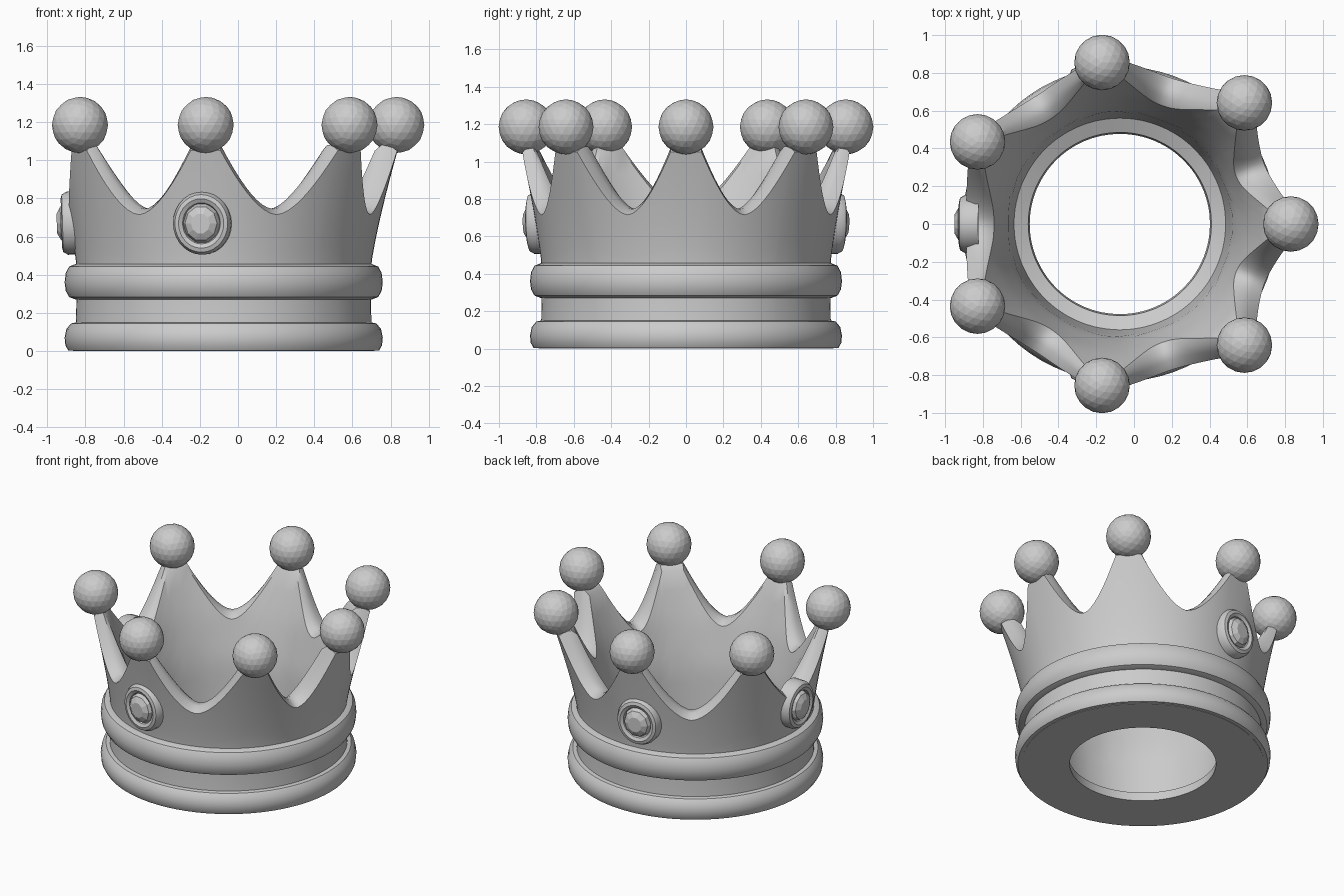
import bpy, bmesh, math
from mathutils import Matrix, Vector

if "Cube" in bpy.data.objects:
    bpy.data.objects.remove(bpy.data.objects["Cube"])

CX = -0.075                                   # ring centre on x
HALF = [(0, .905), (44.2, .92), (96.3, .86), (150, .87)]
TIPS = HALF + [(360 - a, r) for a, r in reversed(HALF[1:])]   # angle, ball radius
BALL_Z = 1.185


def make(name, bm, flat=False):
    bmesh.ops.recalc_face_normals(bm, faces=bm.faces)
    me = bpy.data.meshes.new(name)
    bm.to_mesh(me)
    bm.free()
    ob = bpy.data.objects.new(name, me)
    bpy.context.collection.objects.link(ob)
    if not flat:
        bpy.ops.object.select_all(action='DESELECT')
        ob.select_set(True)
        bpy.context.view_layer.objects.active = ob
        bpy.ops.object.shade_smooth_by_angle(angle=math.radians(35))
    return ob


def sweep(name, sections):
    """Closed sections of points, joined into a closed ring."""
    bm = bmesh.new()
    loops = [[bm.verts.new(p) for p in s] for s in sections]
    k = len(loops[0])
    for i, a in enumerate(loops):
        b = loops[(i + 1) % len(loops)]
        for j in range(k):
            bm.faces.new((a[j], b[j], b[(j + 1) % k], a[(j + 1) % k]))
    return make(name, bm)


def polar(t, r, z):
    return (CX + r * math.cos(t), r * math.sin(t), z)


def interp(x, pts):
    for (x0, y0), (x1, y1) in zip(pts, pts[1:]):
        if x <= x1:
            return y0 + (y1 - y0) * (x - x0) / (x1 - x0)
    return pts[-1][1]


# Crown wall: the rim height rises to seven points and dips between them
INNER = [(.1, .56), (.45, .595), (.75, .675), (1.1, .815)]
STEPS, N = 8, 18
sections = []
for i, (a0, r0) in enumerate(TIPS):
    a1, r1 = TIPS[(i + 1) % 7]
    a1 += 360 if a1 < a0 else 0
    edge = 0.08 / (math.radians(a1 - a0) * .88)      # half width of a point
    fr = [0] + [edge + (1 - 2 * edge) * n / N for n in range(N + 1)]
    for f in fr:
        t = math.radians(a0 + (a1 - a0) * f)
        d = min(f, 1 - f)
        u = min(1, (0.5 - d) / (0.5 - edge))
        h = .745 + .335 * u ** 1.75
        rb = r0 + (r1 - r0) * f + .015
        sec = [(.477, 0), (.79, 0), (.775, .1)]
        for s in range(STEPS + 1):
            z = .4 + (h - .03 - .4) * s / STEPS
            w = max(0, (z - .42) / .66)
            sec.append((.77 + (rb - .77) * w ** 1.25, z))
        top_in = interp(h - .03, INNER)
        sec.append(((sec[-1][0] * .65 + top_in * .35), h))
        sec.append(((sec[-2][0] * .3 + top_in * .7), h))
        for s in range(STEPS + 1):
            z = h - .03 + (.1 - h + .03) * s / STEPS
            sec.append((interp(z, INNER), z))
        sec.append((.485, .065))
        sections.append([polar(t, r, z) for r, z in sec])
sweep("crown_wall", sections)

# Rounded bands around the base
BANDS = {
    "lower_band": [(.7, .003), (.815, .003), (.83, .03), (.834, .07), (.825, .115),
                   (.80, .145), (.765, .152), (.7, .152)],
    "upper_band": [(.7, .27), (.775, .27), (.81, .283), (.828, .315), (.834, .36),
                   (.828, .41), (.81, .443), (.775, .457), (.7, .457)],
}
for name, prof in BANDS.items():
    sweep(name, [[polar(2 * math.pi * i / 72, r, z) for r, z in prof] for i in range(72)])

# Balls on the points
for i, (a, r) in enumerate(TIPS):
    bm = bmesh.new()
    x, y, z = polar(math.radians(a), r, BALL_Z)
    bmesh.ops.create_icosphere(bm, subdivisions=3, radius=.147,
                               matrix=Matrix.Translation((x, y, z)))
    make(f"ball_{i + 1}", bm, flat=True)

# Framed gems on the front, back and left: oval frame and faceted stone
FRAME = [(.153, -.07), (.153, .005), (.14, .03), (.12, .036), (.1, .025), (.092, .0), (.09, -.07)]
STONE = [(.1, -.05), (.098, .01), (.085, .04), (.05, .06)]


def placed(a, z):
    out = Vector((math.cos(a), math.sin(a), -.03)).normalized()
    side = Vector((-math.sin(a), math.cos(a), 0))
    up = out.cross(side)
    m = Matrix((side, up, out)).transposed().to_4x4()
    return Matrix.Translation(polar(a, .815, z)) @ m


for label, deg in (("front", -98), ("back", 98), ("left", 180)):
    m = placed(math.radians(deg), .67)

    def ring(n, prof):
        return [[m @ Vector((r * math.cos(q), 1.08 * r * math.sin(q), d)) for r, d in prof]
                for q in (2 * math.pi * i / n for i in range(n))]

    sweep(f"{label}_gem_frame", ring(28, FRAME))
    bm = bmesh.new()
    cols = [[bm.verts.new(p) for p in c] for c in ring(10, STONE)]
    for c, e in zip(cols, cols[1:] + cols[:1]):
        for j in range(len(STONE) - 1):
            bm.faces.new((c[j], e[j], e[j + 1], c[j + 1]))
    bm.faces.new([c[-1] for c in cols])
    bm.faces.new([c[0] for c in reversed(cols)])
    make(f"{label}_gem", bm, flat=True)
